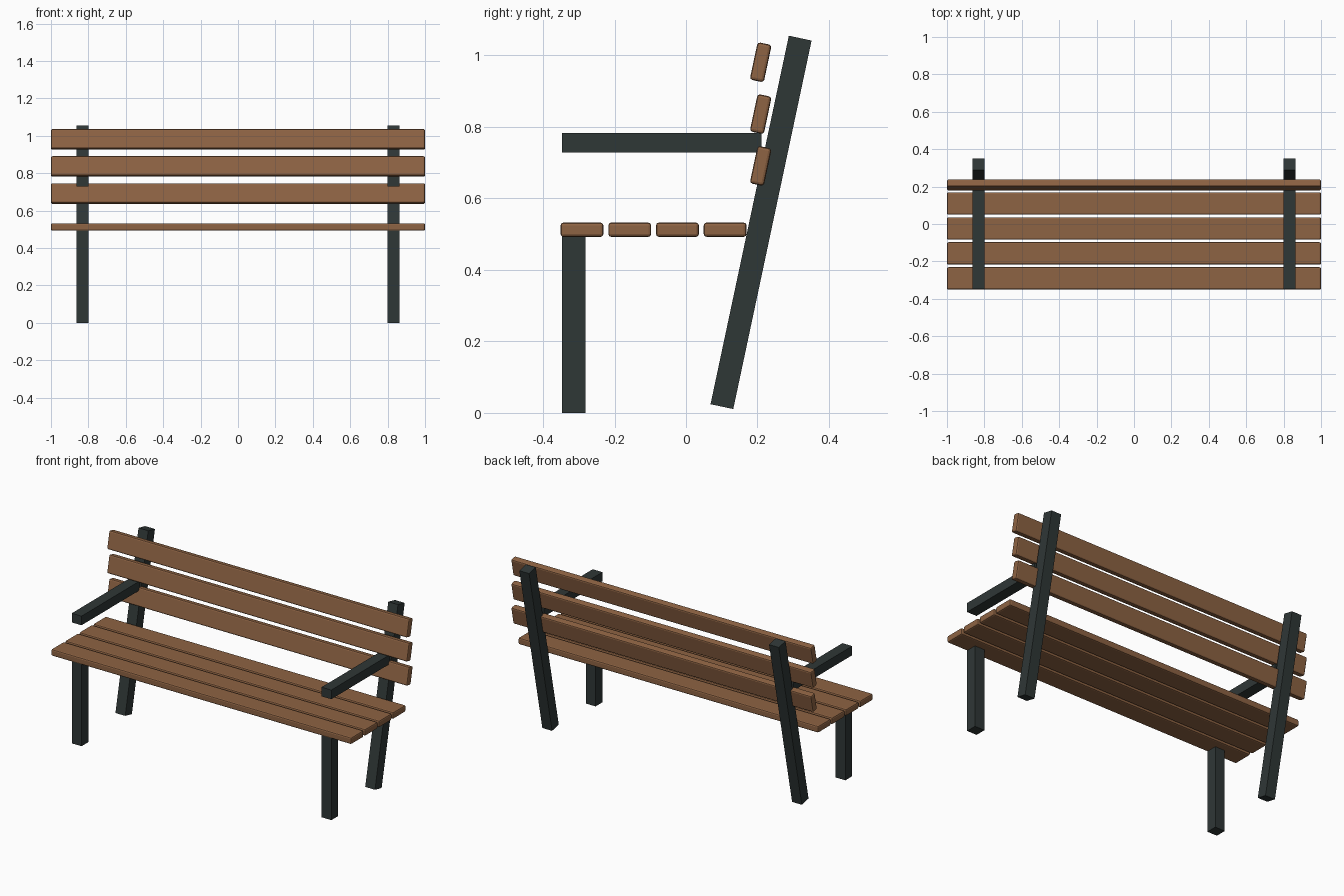
import bpy
import bmesh
import math
from mathutils import Matrix

if "Cube" in bpy.data.objects:
    bpy.data.objects.remove(bpy.data.objects["Cube"], do_unlink=True)


def make_material(name, rgb):
    mat = bpy.data.materials.new(name)
    mat.use_nodes = True
    color = (*rgb, 1.0)
    mat.diffuse_color = color
    mat.node_tree.nodes["Principled BSDF"].inputs["Base Color"].default_value = color
    return mat


wood = make_material("brown wood", (0.27, 0.125, 0.056))
metal = make_material("dark metal", (0.028, 0.038, 0.037))


def add_beam(name, center, size, mat, tilt=0.0, rounding=0.0):
    """Box beam, leaning backwards by tilt, optionally with rounded edges."""
    bm = bmesh.new()
    bmesh.ops.create_cube(bm, size=1.0, matrix=Matrix.Diagonal((*size, 1.0)))
    mesh = bpy.data.meshes.new(name)
    bm.to_mesh(mesh)
    bm.free()
    mesh.materials.append(mat)
    obj = bpy.data.objects.new(name, mesh)
    obj.location = center
    obj.rotation_euler.x = -tilt
    bpy.context.collection.objects.link(obj)
    if rounding:
        bevel = obj.modifiers.new("rounded edges", "BEVEL")
        bevel.width = rounding
        bevel.segments = 2
    return obj


LEAN = math.radians(12)
POST_X = 0.832
POST = 0.065

# Seat slats, front to back
for i in range(4):
    add_beam(f"seat_slat_{i + 1}", (0, -0.291 + i * 0.1335, 0.5125),
             (2.0, 0.12, 0.04), wood, rounding=0.008)

# Backrest slats, bottom to top
for i in range(3):
    add_beam(f"back_slat_{i + 1}", (0, 0.209, 0.691 + i * 0.145),
             (2.0, 0.04, 0.107), wood, LEAN, rounding=0.008)

# Side frames
for side, sign in (("left", 1), ("right", -1)):
    x = sign * POST_X
    add_beam(f"{side}_front_leg", (x, -0.314, 0.247), (POST, POST, 0.494), metal)
    add_beam(f"{side}_rear_post", (x, 0.21, 0.533), (POST, POST, 1.054), metal, LEAN)
    add_beam(f"{side}_armrest", (x, -0.068, 0.756), (POST, 0.558, 0.055), metal)
